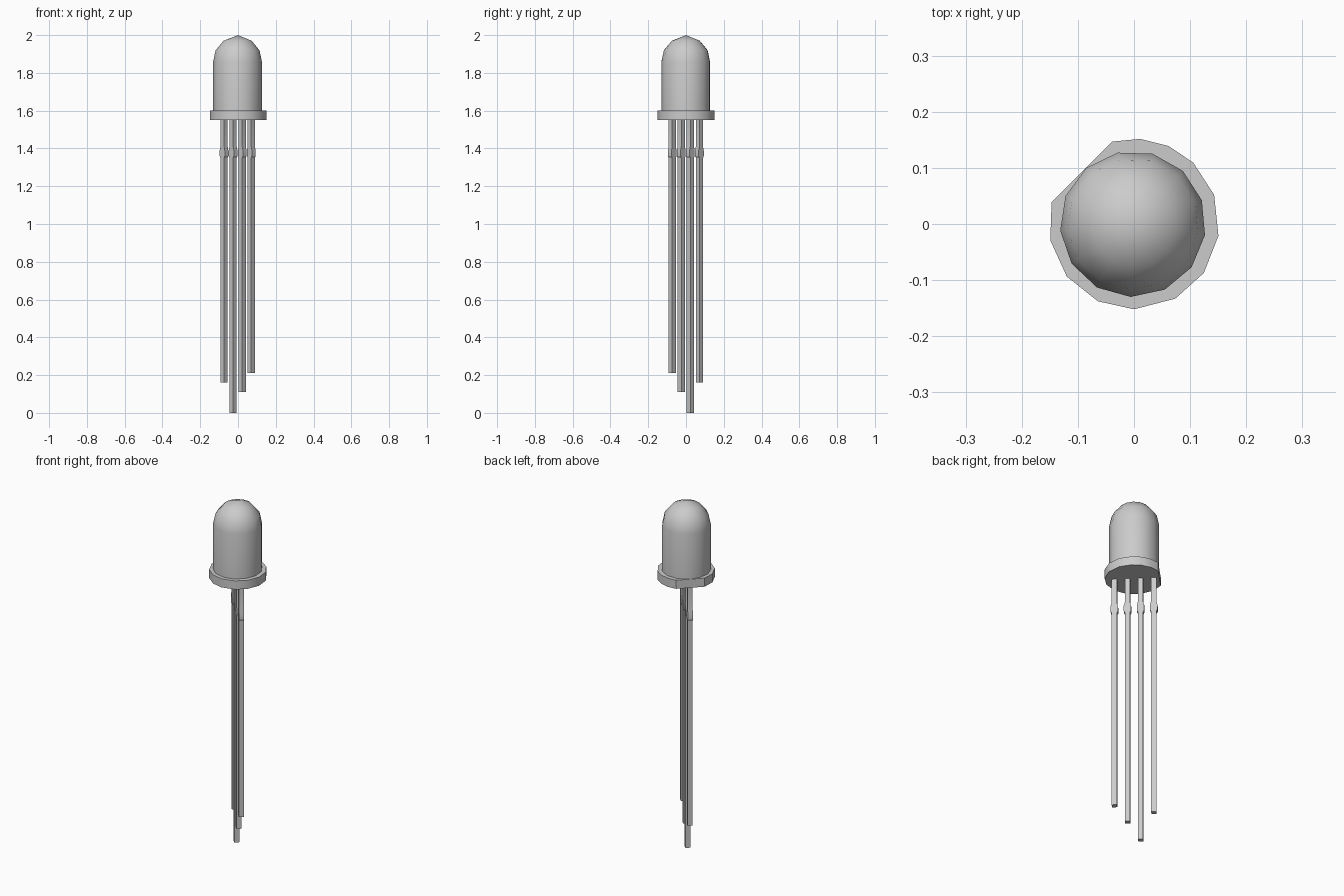
import bpy
import bmesh
from math import cos, sin, radians, pi
from mathutils import Matrix, Vector

if "Cube" in bpy.data.objects:
    bpy.data.objects.remove(bpy.data.objects["Cube"], do_unlink=True)

grey = bpy.data.materials.new("plain grey")
grey.use_nodes = True
grey.diffuse_color = (0.6, 0.6, 0.6, 1)
grey.node_tree.nodes["Principled BSDF"].inputs["Base Color"].default_value = (0.6, 0.6, 0.6, 1)


def finish(name, bm, smooth_angle):
    bmesh.ops.recalc_face_normals(bm, faces=bm.faces)
    mesh = bpy.data.meshes.new(name)
    bm.to_mesh(mesh)
    bm.free()
    mesh.materials.append(grey)
    obj = bpy.data.objects.new(name, mesh)
    bpy.context.collection.objects.link(obj)
    bpy.ops.object.select_all(action='DESELECT')
    obj.select_set(True)
    bpy.context.view_layer.objects.active = obj
    bpy.ops.object.shade_smooth_by_angle(angle=radians(smooth_angle))
    return obj


def extrude(bm, points, offset):
    face = bm.faces.new([bm.verts.new(p) for p in points])
    result = bmesh.ops.extrude_face_region(bm, geom=[face], use_keep_orig=True)
    top = [v for v in result["geom"] if isinstance(v, bmesh.types.BMVert)]
    bmesh.ops.translate(bm, verts=top, vec=offset)


# Domed lens: thirteen-sided lathe closed by a tip
SIDES = 13
bm = bmesh.new()
rings = []
for radius, z in [(0.13, 1.59), (0.13, 1.86), (0.117, 1.92), (0.075, 1.97)]:
    ring = []
    for i in range(SIDES):
        a = radians(19) + 2 * pi * i / SIDES
        ring.append(bm.verts.new((radius * cos(a) - 0.002, radius * sin(a), z)))
    rings.append(ring)
tip = bm.verts.new((0, 0, 2))
bm.faces.new(rings[0])
for i in range(SIDES):
    j = (i + 1) % SIDES
    for low, high in zip(rings, rings[1:]):
        bm.faces.new((low[i], low[j], high[j], high[i]))
    bm.faces.new((rings[-1][i], rings[-1][j], tip))
finish("lens", bm, 35)

# Base flange with one flat side towards the back
bm = bmesh.new()
angles = [105, 86, 66, 46, 20, -8, -35, -61, -90, -115, -142, -169, -195]
outline = [(0.152 * cos(radians(a)), 0.152 * sin(radians(a)), 1.55) for a in angles]
extrude(bm, outline, (0, 0, 0.05))
finish("base_flange", bm, 30)

# Four square leads in a diagonal row, each with a small widened shoulder
HALF = 0.0135
for i, bottom in enumerate([0.16, 0.0, 0.11, 0.21]):
    side = [(HALF, bottom), (HALF, 1.35), (0.019, 1.36), (0.019, 1.39), (HALF, 1.41), (HALF, 1.56)]
    profile = side + [(-w, z) for w, z in reversed(side)]
    bm = bmesh.new()
    extrude(bm, [(w, -HALF, z) for w, z in profile], (0, 2 * HALF, 0))
    place = Vector((-0.074 + 0.048 * i, 0.071 - 0.048 * i, 0))
    bmesh.ops.transform(bm, verts=bm.verts,
                        matrix=Matrix.Translation(place) @ Matrix.Rotation(radians(-45), 4, 'Z'))
    finish(f"lead_{i + 1}", bm, 20)
